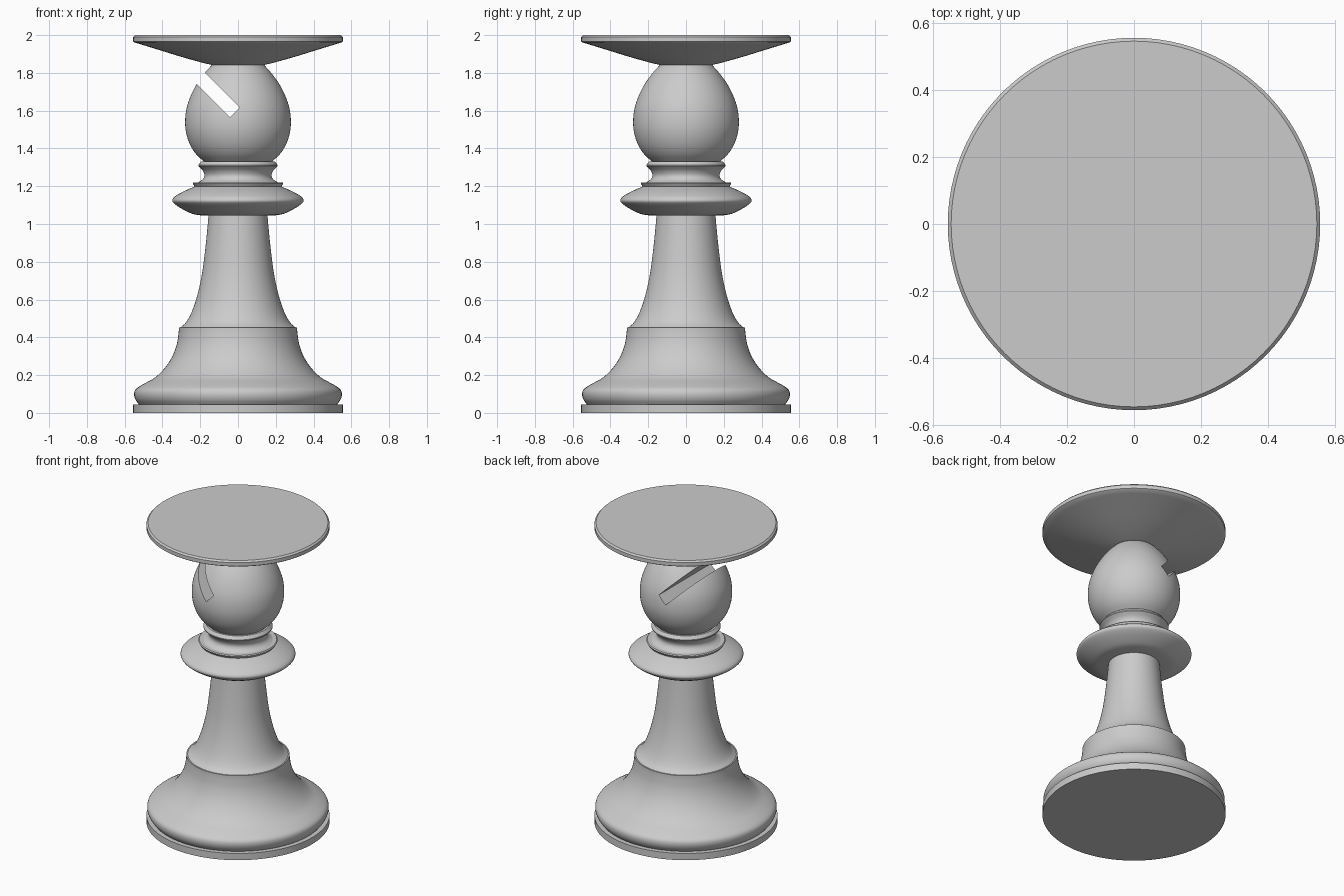
import bpy, bmesh, math
from mathutils import Vector, Matrix

SEGMENTS = 96

cube = bpy.data.objects.get("Cube")
if cube:
    bpy.data.objects.remove(cube, do_unlink=True)

GREY = (0.6, 0.6, 0.6, 1.0)
stone = bpy.data.materials.new("light grey")
stone.use_nodes = True
stone.diffuse_color = GREY
stone.node_tree.nodes["Principled BSDF"].inputs["Base Color"].default_value = GREY


def spline(points, steps=4):
    """Smooth curve through the profile points."""
    p = [Vector(q) for q in points]
    p = [2 * p[0] - p[1]] + p + [2 * p[-1] - p[-2]]
    out = []
    for a, b, c, d in zip(p, p[1:], p[2:], p[3:]):
        for i in range(steps):
            t = i / steps
            out.append(0.5 * (2 * b + (c - a) * t + (2 * a - 5 * b + 4 * c - d) * t ** 2
                              + (3 * b - a - 3 * c + d) * t ** 3))
    return out + [p[-2]]


def make_object(name, bm):
    bmesh.ops.recalc_face_normals(bm, faces=bm.faces)
    mesh = bpy.data.meshes.new(name)
    bm.to_mesh(mesh)
    bm.free()
    mesh.materials.append(stone)
    obj = bpy.data.objects.new(name, mesh)
    bpy.context.collection.objects.link(obj)
    return obj


def lathe(name, *curves):
    """Closed solid of revolution; corners between curves stay sharp."""
    profile = [q for curve in curves for q in curve]
    bm = bmesh.new()
    rings = []
    for r, z in profile:
        rings.append([bm.verts.new((r * math.cos(a), r * math.sin(a), z))
                      for a in (math.tau * i / SEGMENTS for i in range(SEGMENTS))])
    for low, high in zip(rings, rings[1:]):
        for i in range(SEGMENTS):
            j = (i + 1) % SEGMENTS
            bm.faces.new((low[i], low[j], high[j], high[i]))
    bm.faces.new(rings[0][::-1])
    bm.faces.new(rings[-1])
    return make_object(name, bm)


def smooth(obj):
    bpy.ops.object.select_all(action="DESELECT")
    obj.select_set(True)
    bpy.context.view_layer.objects.active = obj
    bpy.ops.object.shade_smooth_by_angle(angle=math.radians(30))


# Foot: flat plinth and flared bell
plinth = lathe("plinth", [(0.555, 0), (0.555, 0.045)])
bell = lathe("base_bell", spline([
    (0.525, 0.045), (0.543, 0.07), (0.55, 0.1), (0.54, 0.127), (0.5, 0.153), (0.44, 0.187),
    (0.39, 0.235), (0.35, 0.295), (0.325, 0.36), (0.315, 0.42), (0.313, 0.452)]))

# Tapering stem
stem = lathe("stem", spline([
    (0.305, 0.452), (0.275, 0.48), (0.245, 0.535), (0.215, 0.625), (0.19, 0.74),
    (0.172, 0.88), (0.16, 1.0), (0.156, 1.05)]))

# Collar and neck rings
collar = lathe("collar", spline([
    (0.2, 1.046), (0.245, 1.055), (0.3, 1.082), (0.338, 1.108), (0.348, 1.125),
    (0.335, 1.145), (0.29, 1.172), (0.228, 1.199)]))
ring = lathe("collar_ring", [(0.228, 1.197), (0.24, 1.215), (0.235, 1.221)])
neck = lathe("neck", spline([
    (0.212, 1.22), (0.188, 1.235), (0.178, 1.257), (0.187, 1.283), (0.21, 1.307)]),
    [(0.21, 1.312), (0.195, 1.332)])

# Rounded head with a diagonal slot
head = lathe("head", spline([
    (0.18, 1.33), (0.222, 1.37), (0.254, 1.42), (0.274, 1.48), (0.28, 1.54), (0.273, 1.61),
    (0.25, 1.68), (0.216, 1.745), (0.172, 1.805), (0.135, 1.845)]))
bm = bmesh.new()
bmesh.ops.create_cube(bm, size=1, matrix=Matrix.Translation((-0.166, 0, 1.74))
                      @ Matrix.Rotation(math.radians(45), 4, "Y")
                      @ Matrix.Diagonal((0.424, 1, 0.074, 1)))
cutter = make_object("slot_cutter", bm)
cutter.hide_render = True
cut = head.modifiers.new("slot", "BOOLEAN")
cut.operation = "DIFFERENCE"
cut.solver = "EXACT"
cut.object = cutter
bpy.context.view_layer.objects.active = head
bpy.ops.object.modifier_apply(modifier=cut.name)
bpy.data.objects.remove(cutter, do_unlink=True)

# Wide dish on top
tray = lathe("top_tray", spline([
    (0.135, 1.841), (0.2, 1.857), (0.3, 1.885), (0.42, 1.922), (0.55, 1.962)]),
    [(0.555, 1.966), (0.555, 1.99), (0.545, 2.0)])

for part in (plinth, bell, stem, collar, ring, neck, head, tray):
    smooth(part)
